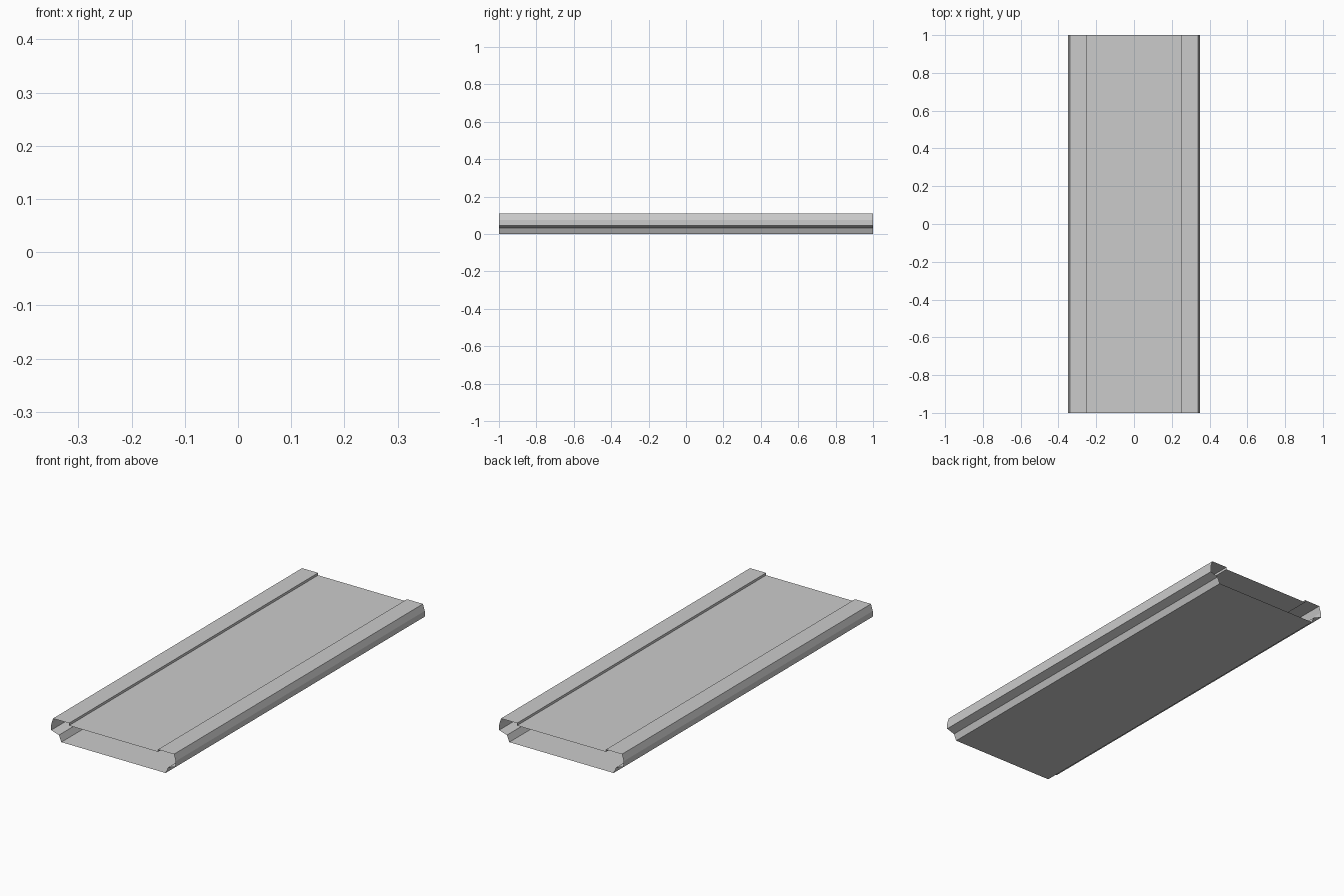
import bpy
import bmesh

if "Cube" in bpy.data.objects:
    bpy.data.objects.remove(bpy.data.objects["Cube"])

# Right half of the cross-section (x, z), from the deck edge round to the underside
half = [(0.25, 0.096), (0.25, 0.108), (0.34, 0.108), (0.35, 0.075),
        (0.35, 0.046), (0.307, 0.032), (0.293, 0.0)]
# Mirror it to get the full closed outline
profile = half + [(-x, z) for x, z in reversed(half)]

# Sweep the outline along y, leaving both ends open
bm = bmesh.new()
front = [bm.verts.new((x, -1, z)) for x, z in profile]
back = [bm.verts.new((x, 1, z)) for x, z in profile]
n = len(profile)
for i in range(n):
    j = (i + 1) % n
    bm.faces.new((front[i], front[j], back[j], back[i]))
bm.normal_update()

# Make the deck and every other wall face outwards
deck = max(bm.faces, key=lambda f: f.calc_area() * (f.calc_center_median().z > 0.05))
if deck.normal.z < 0:
    bmesh.ops.reverse_faces(bm, faces=bm.faces[:])

mesh = bpy.data.meshes.new("platform_shell")
bm.to_mesh(mesh)
bm.free()
shell = bpy.data.objects.new("platform_shell", mesh)
bpy.context.collection.objects.link(shell)
